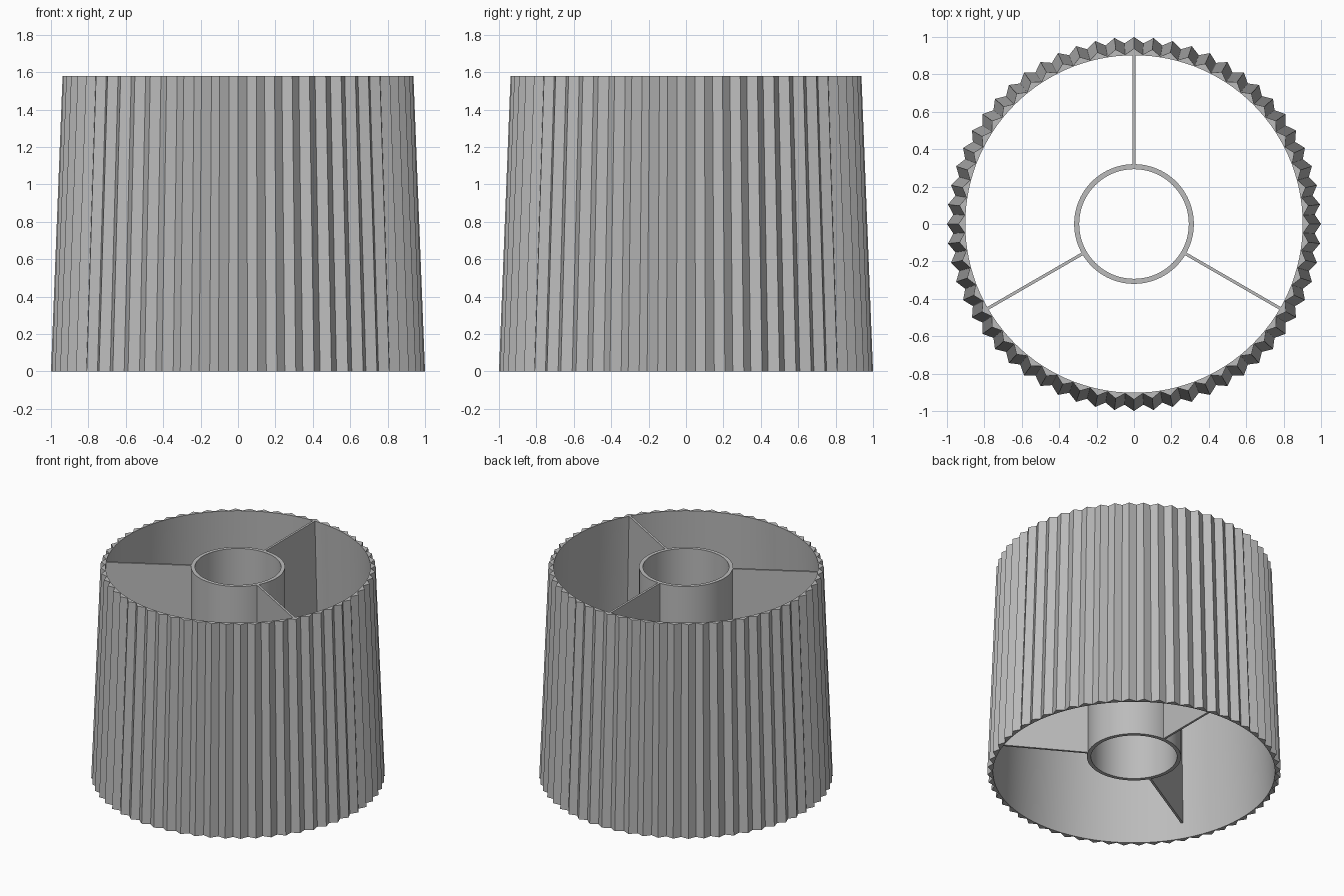
import bpy
import bmesh
from math import cos, sin, pi, radians
from mathutils import Matrix

PLEATS = 60
HEIGHT = 1.58
FRAME_BASE = 0.12          # lower edge of the hub and fins
WALL_LOW, WALL_HIGH = 0.96, 0.902    # inner wall radii, bottom and top

old = bpy.data.objects.get("Cube")
if old:
    bpy.data.objects.remove(old, do_unlink=True)

grey = bpy.data.materials.new("plain grey")
grey.use_nodes = True
colour = (0.5, 0.5, 0.5, 1)
grey.diffuse_color = colour
grey.node_tree.nodes["Principled BSDF"].inputs["Base Color"].default_value = colour


def finish(name, bm):
    """Turn a bmesh into a named grey object with sharp creases."""
    bmesh.ops.recalc_face_normals(bm, faces=bm.faces)
    mesh = bpy.data.meshes.new(name)
    bm.to_mesh(mesh)
    bm.free()
    mesh.materials.append(grey)
    obj = bpy.data.objects.new(name, mesh)
    bpy.context.collection.objects.link(obj)
    bpy.ops.object.select_all(action='DESELECT')
    obj.select_set(True)
    bpy.context.view_layer.objects.active = obj
    bpy.ops.object.shade_smooth_by_angle(angle=radians(25))
    return obj


def ring(bm, count, z, radius, depth=0):
    """Ring of vertices; every second one is pulled inward by depth."""
    return [bm.verts.new(((radius - depth * (i % 2)) * cos(2 * pi * i / count),
                          (radius - depth * (i % 2)) * sin(2 * pi * i / count), z))
            for i in range(count)]


def tube(name, count, rings):
    """Closed loop of rings joined into a hollow body."""
    bm = bmesh.new()
    loops = [ring(bm, count, *r) for r in rings]
    for a, b in zip(loops, loops[1:] + loops[:1]):
        for i in range(count):
            j = (i + 1) % count
            bm.faces.new((a[i], a[j], b[j], b[i]))
    return finish(name, bm)


# Pleated tapering shade with a smooth inner wall
tube("pleated_shade", PLEATS * 2, [
    (0, 1.0, 0.033), (HEIGHT, 0.938, 0.031),
    (HEIGHT, WALL_HIGH), (0, WALL_LOW)])

# Central hub
tube("hub_tube", 96, [
    (FRAME_BASE, 0.32), (HEIGHT, 0.32), (HEIGHT, 0.293), (FRAME_BASE, 0.293)])

# Three upright fins joining hub and shade
wall_at_base = WALL_LOW + (WALL_HIGH - WALL_LOW) * FRAME_BASE / HEIGHT
profile = [(0.31, FRAME_BASE), (wall_at_base + 0.002, FRAME_BASE),
           (WALL_HIGH + 0.002, HEIGHT), (0.31, HEIGHT)]
for name, angle in (("back_fin", 90), ("right_fin", 210), ("left_fin", 330)):
    bm = bmesh.new()
    face = bm.faces.new([bm.verts.new((r, -0.008, z)) for r, z in profile])
    extruded = bmesh.ops.extrude_face_region(bm, geom=[face])
    moved = [v for v in extruded["geom"] if isinstance(v, bmesh.types.BMVert)]
    bmesh.ops.translate(bm, verts=moved, vec=(0, 0.016, 0))
    bmesh.ops.transform(bm, verts=bm.verts, matrix=Matrix.Rotation(radians(angle), 4, 'Z'))
    finish(name, bm)
